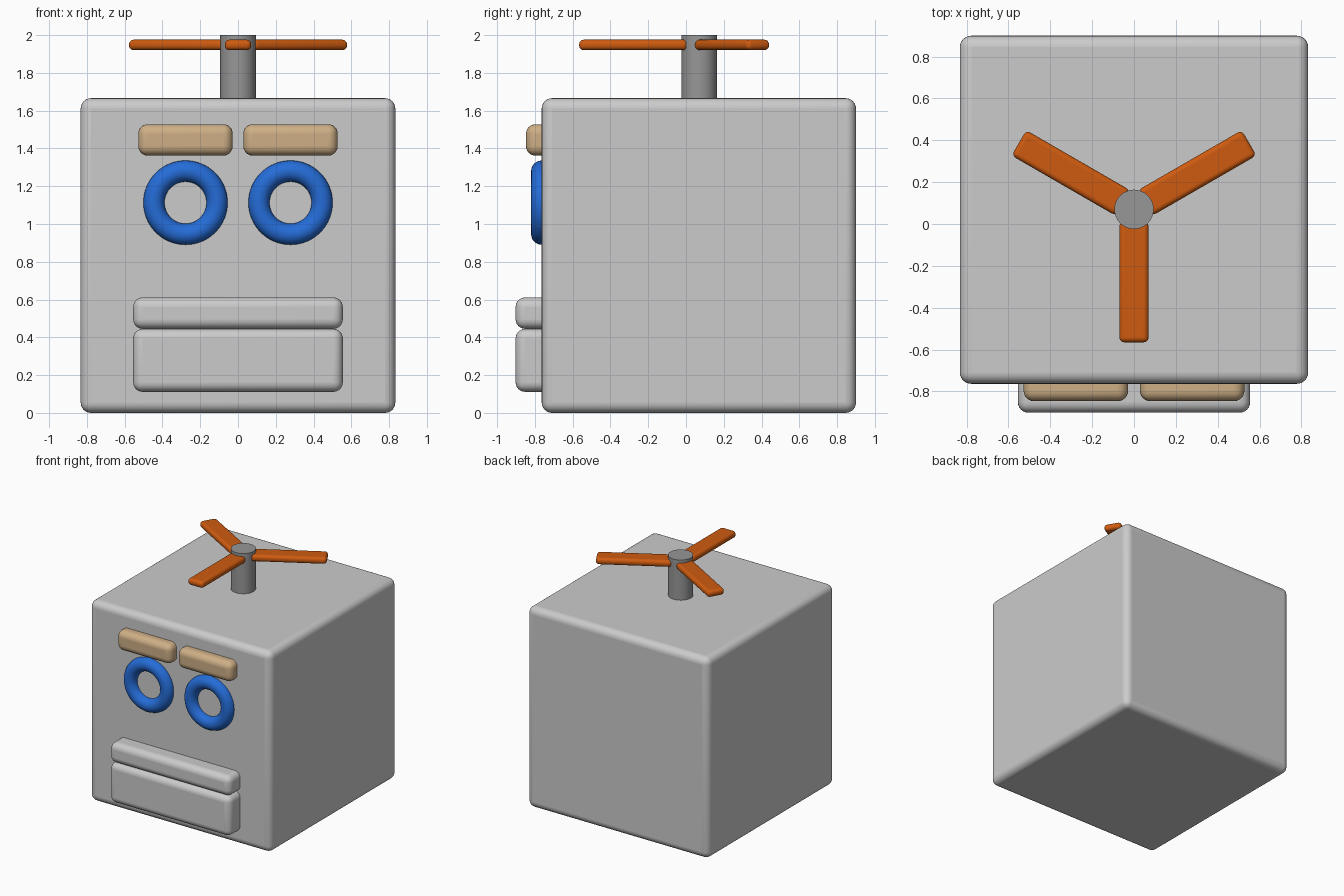
import bpy
import math

default = bpy.data.objects.get("Cube")
if default:
    bpy.data.objects.remove(default, do_unlink=True)


def material(name, rgb):
    mat = bpy.data.materials.new(name)
    mat.use_nodes = True
    color = (*rgb, 1)
    mat.diffuse_color = color
    mat.node_tree.nodes["Principled BSDF"].inputs["Base Color"].default_value = color
    return mat


light_grey = material("light grey", (0.6, 0.6, 0.6))
dark_grey = material("dark grey", (0.31, 0.31, 0.31))
tan = material("tan", (0.62, 0.43, 0.24))
blue = material("blue", (0.018, 0.15, 0.68))
orange = material("orange", (0.62, 0.105, 0.005))


def finish(name, mat):
    obj = bpy.context.object
    obj.name = name
    obj.data.materials.append(mat)
    bpy.ops.object.shade_smooth_by_angle(angle=math.radians(35))
    return obj


def rounded_box(name, mat, center, size, radius, spin=0):
    bpy.ops.mesh.primitive_cube_add(size=1, location=center, rotation=(0, 0, spin))
    bpy.context.object.scale = size
    bpy.ops.object.transform_apply(location=False, rotation=False, scale=True)
    bevel = bpy.context.object.modifiers.new("rounded edges", "BEVEL")
    bevel.width = radius
    bevel.segments = 6
    return finish(name, mat)


# Body
FACE_Y = -0.764
rounded_box("body", light_grey, (0, 0.068, 0.833), (1.666, 1.664, 1.666), 0.055)

# Eyes and brows, one pair per side
for side, sign in (("left", 1), ("right", -1)):
    x = sign * 0.278
    rounded_box(side + "_brow", tan, (x, FACE_Y, 1.445), (0.5, 0.166, 0.166), 0.05)
    bpy.ops.mesh.primitive_torus_add(
        location=(x, FACE_Y, 1.113), rotation=(math.pi / 2, 0, 0),
        major_radius=0.167, minor_radius=0.056,
        major_segments=64, minor_segments=24)
    finish(side + "_eye_ring", blue)

# Lips
rounded_box("upper_lip", light_grey, (0, FACE_Y, 0.528), (1.11, 0.276, 0.166), 0.05)
rounded_box("lower_lip", light_grey, (0, FACE_Y, 0.278), (1.11, 0.276, 0.333), 0.05)

# Propeller shaft
HUB_Y = 0.07
bpy.ops.mesh.primitive_cylinder_add(vertices=48, radius=0.094, depth=0.38,
                                    location=(0, HUB_Y, 1.81))
finish("propeller_shaft", dark_grey)

# Propeller blades
for i in range(3):
    angle = math.radians(-90 + 120 * i)
    reach = 0.348
    center = (reach * math.cos(angle), HUB_Y + reach * math.sin(angle), 1.948)
    rounded_box(f"blade_{i + 1}", orange, center, (0.575, 0.14, 0.055), 0.024, angle)
